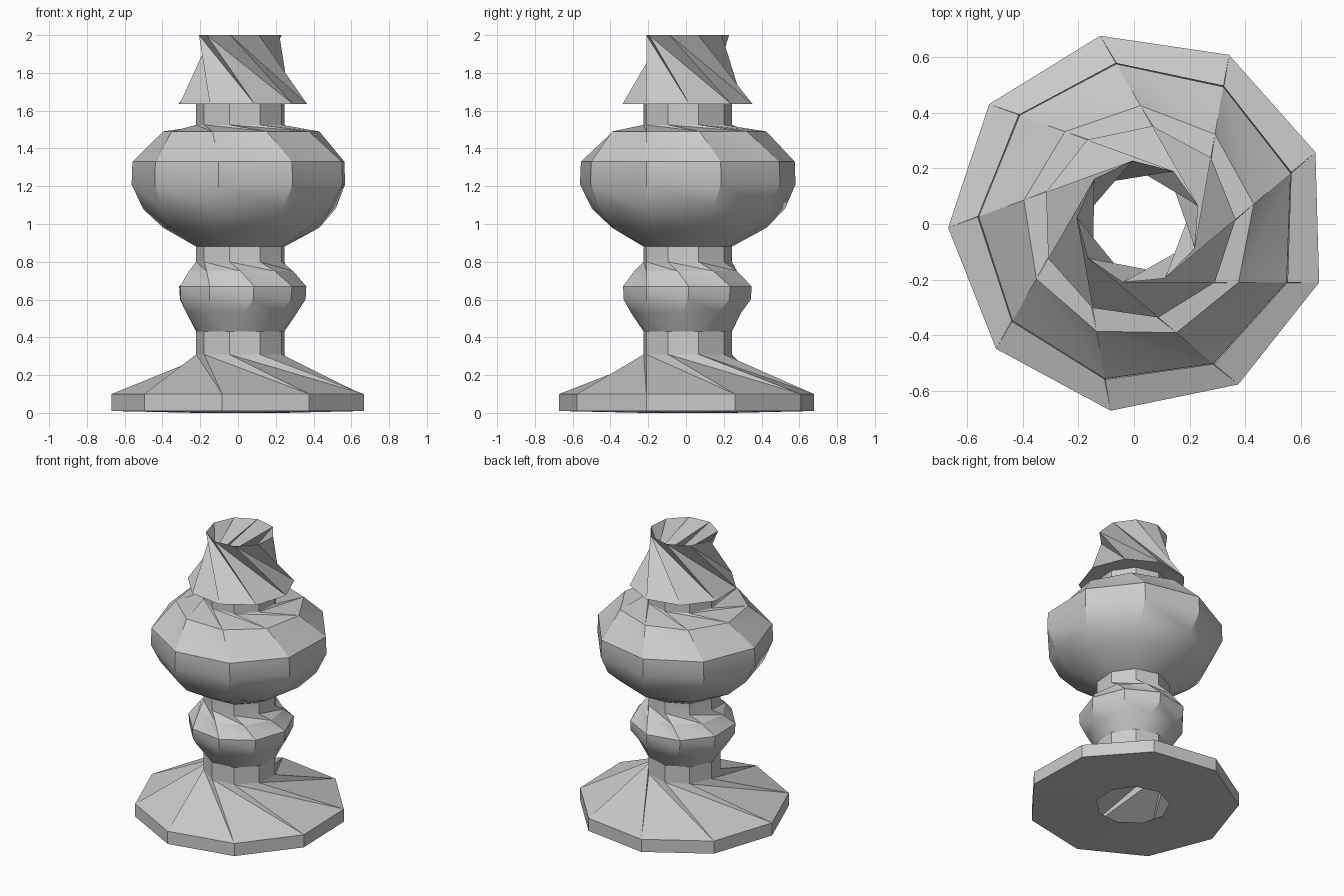
import bpy, bmesh, math
from mathutils import Matrix, Vector

cube = bpy.data.objects.get("Cube")
if cube:
    bpy.data.objects.remove(cube, do_unlink=True)

SIDES = 9
AXIS = Vector((0.016, 0.006, 0))   # centre of the nine-sided spin
OFFSET = -0.216                    # the flat profile sits beside the axis, which twists the faces

grey = bpy.data.materials.new("stone_grey")
grey.use_nodes = True
COLOUR = (0.6, 0.6, 0.6, 1)
grey.diffuse_color = COLOUR
grey.node_tree.nodes["Principled BSDF"].inputs["Base Color"].default_value = COLOUR


def spin_part(name, profile):
    """Spin an off-axis (x, z) profile into an open nine-sided shell."""
    bm = bmesh.new()
    rings = []
    for x, z in profile:
        ring = []
        for i in range(SIDES):
            turn = Matrix.Rotation(math.tau * i / SIDES, 3, 'Z')
            ring.append(bm.verts.new(turn @ Vector((x, OFFSET, z)) + AXIS))
        rings.append(ring)
    # Split every quad along the same diagonal so the twist stays pinched
    for low, high in zip(rings, rings[1:]):
        for i in range(SIDES):
            j = (i + 1) % SIDES
            bm.faces.new((low[i], low[j], high[i]))
            bm.faces.new((low[j], high[j], high[i]))
    mesh = bpy.data.meshes.new(name)
    bm.to_mesh(mesh)
    bm.free()
    mesh.materials.append(grey)
    part = bpy.data.objects.new(name, mesh)
    bpy.context.collection.objects.link(part)
    bpy.ops.object.select_all(action='DESELECT')
    part.select_set(True)
    bpy.context.view_layer.objects.active = part
    bpy.ops.object.shade_smooth_by_angle(angle=math.radians(30))


# Flared foot with a thin rim and an open underside
spin_part("foot", [(0.10, 0), (0.65, 0.01), (0.65, 0.10), (0.10, 0.31)])

# Stem with a small bulb
spin_part("stem", [(0.10, 0.31), (0.10, 0.43), (0.205, 0.53), (0.265, 0.60),
                   (0.27, 0.67), (0.18, 0.75), (0.10, 0.80), (0.10, 0.88)])

# Large rounded body
spin_part("body", [(0.10, 0.88), (0.36, 0.98), (0.473, 1.08), (0.538, 1.21),
                   (0.533, 1.33), (0.36, 1.49), (0.10, 1.525)])

# Collar under the cap
spin_part("collar", [(0.10, 1.525), (0.10, 1.635)])

# Twisted, open-topped cap
spin_part("cap", [(0.10, 1.635), (0.275, 1.635), (-0.056, 2.0)])
